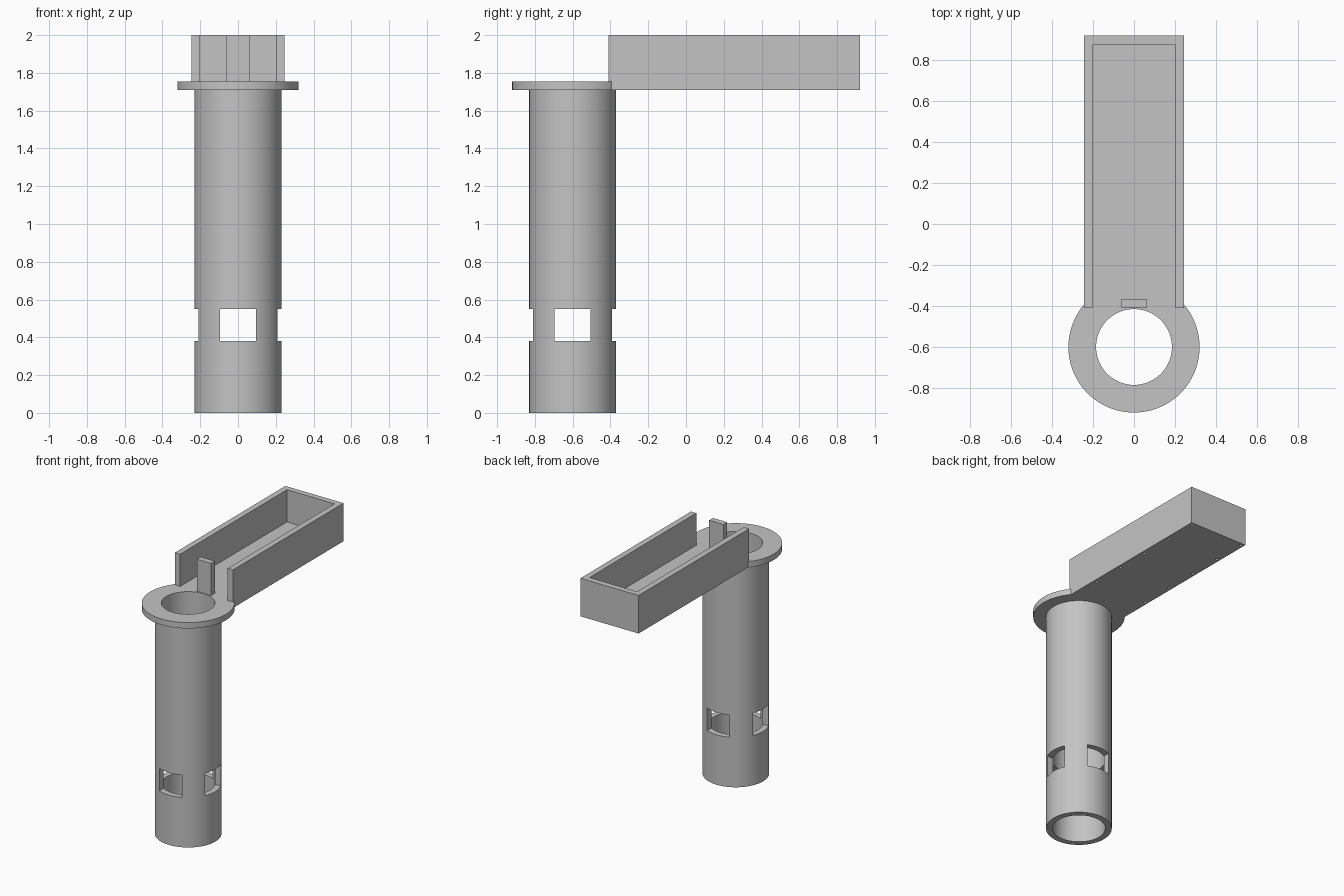
import bpy, bmesh, math
from mathutils import Matrix, Vector

default = bpy.data.objects.get("Cube")
if default:
    bpy.data.objects.remove(default, do_unlink=True)

grey = bpy.data.materials.new("plain grey")
grey.use_nodes = True
colour = (0.55, 0.55, 0.55, 1)
grey.diffuse_color = colour
grey.node_tree.nodes["Principled BSDF"].inputs["Base Color"].default_value = colour

AXIS_Y = -0.6            # tube centre line
BORE, TUBE, COLLAR = 0.185, 0.23, 0.32
BASE, FLOOR, TOP = 1.71, 1.755, 2.0
HALF, WALL = 0.245, 0.045
FRONT, BACK = -0.41, 0.92


def finish(name, bm):
    mesh = bpy.data.meshes.new(name)
    bm.to_mesh(mesh)
    bm.free()
    mesh.materials.append(grey)
    obj = bpy.data.objects.new(name, mesh)
    bpy.context.collection.objects.link(obj)
    return obj


def add_box(bm, low, high):
    low, high = Vector(low), Vector(high)
    size = Matrix.Diagonal((*(high - low), 1))
    bmesh.ops.create_cube(bm, size=1, matrix=Matrix.Translation((low + high) / 2) @ size)


def add_cylinder(bm, x, y, radius, z0, z1, sides=96):
    bmesh.ops.create_cone(bm, cap_ends=True, segments=sides, radius1=radius,
                          radius2=radius, depth=z1 - z0,
                          matrix=Matrix.Translation((x, y, (z0 + z1) / 2)))


def box(name, low, high):
    bm = bmesh.new()
    add_box(bm, low, high)
    return finish(name, bm)


def cylinder(name, radius, z0, z1):
    bm = bmesh.new()
    add_cylinder(bm, 0, AXIS_Y, radius, z0, z1)
    return finish(name, bm)


def combine(target, other, operation):
    mod = target.modifiers.new("combine", "BOOLEAN")
    mod.operation, mod.solver, mod.object = operation, "EXACT", other
    bpy.context.view_layer.objects.active = target
    bpy.ops.object.modifier_apply(modifier=mod.name)
    bpy.data.objects.remove(other, do_unlink=True)


# Hollow tube with four windows near the foot
tube = cylinder("tube", TUBE, 0, BASE)
combine(tube, cylinder("bore_cutter", BORE, -0.1, TOP), "DIFFERENCE")
w = 0.095
for dx, dy in ((w, 0.4), (0.4, w)):
    combine(tube, box("window_cutter", (-dx, AXIS_Y - dy, 0.38),
                      (dx, AXIS_Y + dy, 0.55)), "DIFFERENCE")

# Open-fronted tray joined to the round collar
tray = box("collar_and_tray", (-HALF, FRONT, BASE), (HALF, BACK, TOP))
combine(tray, box("tray_cutter", (WALL - HALF, FRONT - 0.1, FLOOR),
                  (HALF - WALL, BACK - WALL, TOP + 0.1)), "DIFFERENCE")
combine(tray, cylinder("collar", COLLAR, BASE, FLOOR), "UNION")
combine(tray, cylinder("bore_cutter", BORE, 1, TOP + 0.1), "DIFFERENCE")

# Small blind holes under the long walls
holes = bmesh.new()
for side in (-1, 1):
    for i in range(5):
        add_cylinder(holes, side * (HALF - WALL / 2), BACK - WALL / 2 - 0.26 * i,
                     0.011, BASE - 0.05, BASE + 0.03, 16)
combine(tray, finish("hole_cutter", holes), "DIFFERENCE")

# Upright stop between the tray and the bore
stop = box("stop_post", (-0.06, FRONT, FLOOR), (0.06, FRONT + WALL, TOP))

# Smooth the round walls, keep the edges crisp
for obj in (tube, tray):
    bpy.ops.object.select_all(action="DESELECT")
    obj.select_set(True)
    bpy.context.view_layer.objects.active = obj
    bpy.ops.object.shade_smooth_by_angle(angle=math.radians(30))
